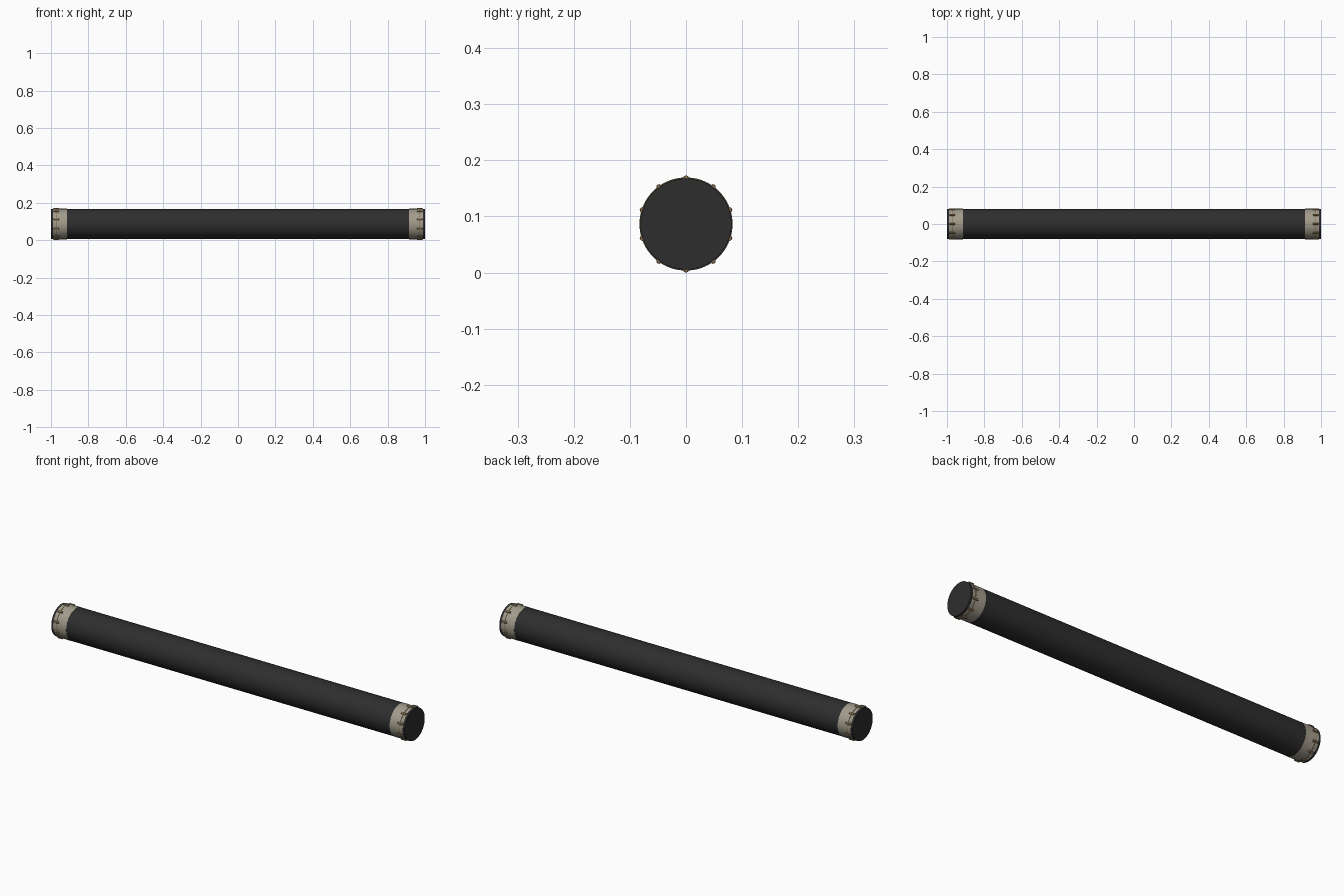
import bpy
from math import pi, sin, cos

cube = bpy.data.objects.get("Cube")
if cube:
    bpy.data.objects.remove(cube)

AXIS_Z = 0.0865
RADIUS = 0.081


def material(name, colour):
    mat = bpy.data.materials.new(name)
    mat.use_nodes = True
    mat.diffuse_color = (*colour, 1)
    bsdf = next(n for n in mat.node_tree.nodes if n.type == "BSDF_PRINCIPLED")
    bsdf.inputs["Base Color"].default_value = (*colour, 1)
    return mat


charcoal = material("charcoal", (0.027, 0.027, 0.027))
stone = material("warm_grey", (0.36, 0.33, 0.26))
bronze = material("bronze", (0.23, 0.15, 0.07))


def finish(name, mat):
    obj = bpy.context.object
    obj.name = name
    obj.data.materials.append(mat)
    bpy.ops.object.shade_smooth_by_angle()
    return obj


def rod(name, mat, x, length, radius, y=0, z=AXIS_Z, sides=64, bevel=0):
    """Cylinder lying along x."""
    bpy.ops.mesh.primitive_cylinder_add(vertices=sides, radius=radius, depth=length,
                                        location=(x, y, z), rotation=(0, pi / 2, 0))
    obj = finish(name, mat)
    if bevel:
        mod = obj.modifiers.new("rounding", "BEVEL")
        mod.width = bevel
        mod.segments = 2
    return obj


# Main shaft, running the full length
rod("shaft", charcoal, 0, 2, RADIUS)

for side, sign in (("left", 1), ("right", -1)):
    # Pale collar close to the end
    rod(side + "_collar", stone, sign * 0.952, 0.074, RADIUS + 0.0006)

    # Thin wire running round the collar
    bpy.ops.mesh.primitive_torus_add(major_segments=64, minor_segments=8,
                                     major_radius=RADIUS, minor_radius=0.002,
                                     location=(sign * 0.972, 0, AXIS_Z),
                                     rotation=(0, pi / 2, 0))
    finish(side + "_wire_ring", bronze)

    # Ten small studs spaced around the collar
    for i in range(10):
        a = i * pi / 5
        rod(f"{side}_stud_{i + 1}", bronze, sign * 0.972, 0.028, 0.005,
            y=0.0815 * sin(a), z=AXIS_Z + 0.0815 * cos(a), sides=12, bevel=0.0015)
